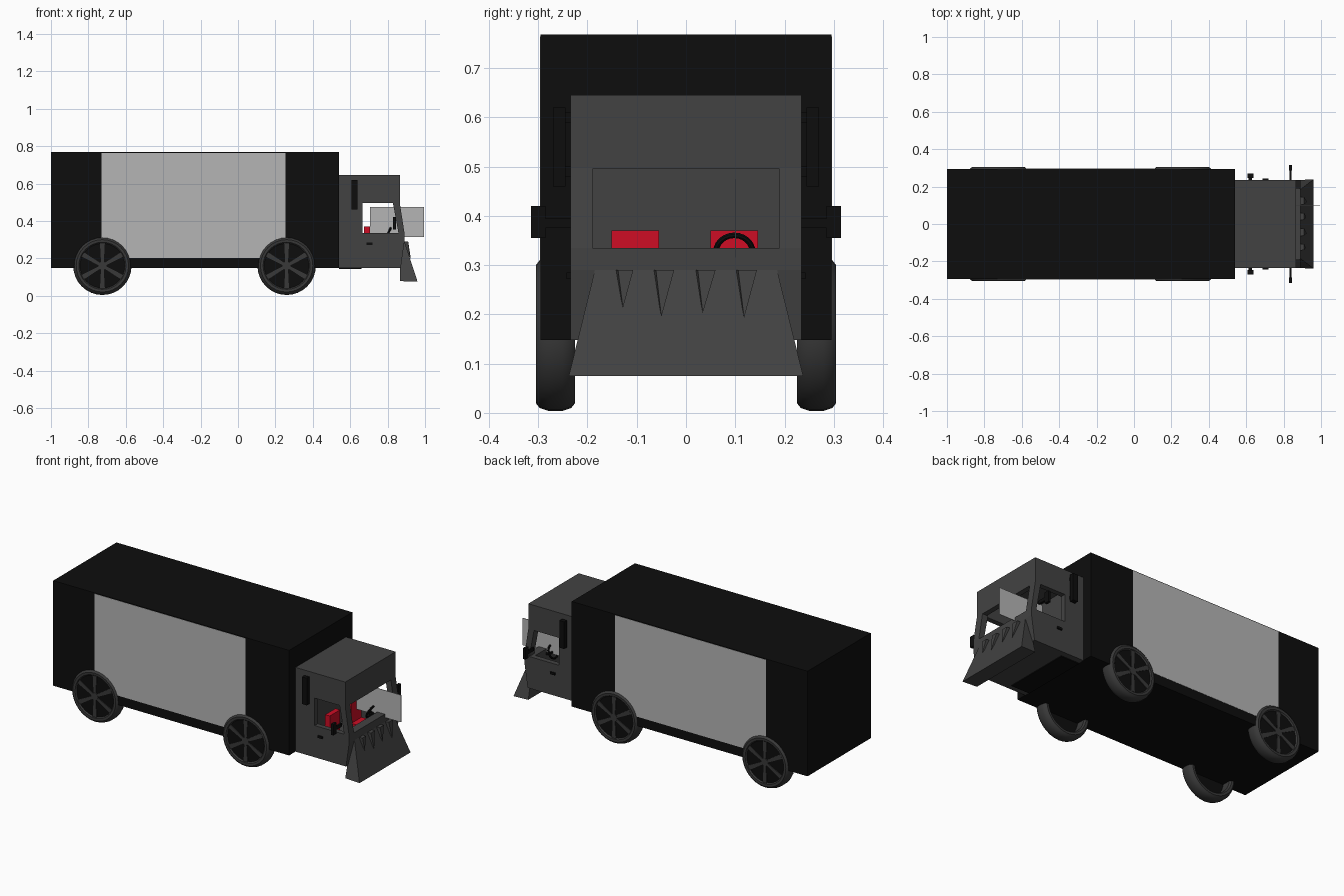
import bpy, bmesh, math
from mathutils import Matrix, Vector

if "Cube" in bpy.data.objects:
    bpy.data.objects.remove(bpy.data.objects["Cube"])

def mat(name, r, g, b):
    m = bpy.data.materials.new(name)
    m.diffuse_color = (r, g, b, 1)
    m.use_nodes = True
    m.node_tree.nodes["Principled BSDF"].inputs["Base Color"].default_value = m.diffuse_color
    return m

BLACK = mat("black", .004, .004, .004)
GREY = mat("cab grey", .055, .055, .055)
TYRE = mat("rubber grey", .04, .04, .04)
LIGHT = mat("light grey", .46, .46, .46)
RED = mat("seat red", .62, .004, .018)

def finish(bm, name, m, smooth=False):
    bmesh.ops.recalc_face_normals(bm, faces=bm.faces[:])
    me = bpy.data.meshes.new(name)
    bm.to_mesh(me)
    bm.free()
    me.materials.append(m)
    ob = bpy.data.objects.new(name, me)
    bpy.context.collection.objects.link(ob)
    if smooth:
        bpy.context.view_layer.objects.active = ob
        ob.select_set(True)
        bpy.ops.object.shade_smooth_by_angle(angle=math.radians(35))
        ob.select_set(False)
    return ob

def prism(name, m, profile, y0, y1):
    """Extrude an (x, z) profile from y0 to y1."""
    bm = bmesh.new()
    f = bm.faces.new([bm.verts.new((x, y0, z)) for x, z in profile])
    ext = bmesh.ops.extrude_face_region(bm, geom=[f])["geom"]
    bmesh.ops.translate(bm, vec=(0, y1 - y0, 0),
                        verts=[v for v in ext if isinstance(v, bmesh.types.BMVert)])
    return finish(bm, name, m)

def box(name, m, x0, x1, y0, y1, z0, z1):
    return prism(name, m, [(x0, z0), (x1, z0), (x1, z1), (x0, z1)], y0, y1)

def hull(name, m, pts):
    bm = bmesh.new()
    bmesh.ops.convex_hull(bm, input=[bm.verts.new(p) for p in pts])
    return finish(bm, name, m)

def lathe(name, m, profile, centre, segs=32, tilt=0):
    """Spin a closed (radius, y) profile about the y axis."""
    bm = bmesh.new()
    vs = [bm.verts.new((r, y, 0)) for r, y in profile]
    es = [bm.edges.new((vs[i], vs[i - 1])) for i in range(len(vs))]
    bmesh.ops.spin(bm, geom=vs + es, cent=(0, 0, 0), axis=(0, 1, 0),
                   angle=2 * math.pi, steps=segs, use_merge=True)
    bmesh.ops.remove_doubles(bm, verts=bm.verts[:], dist=1e-5)
    if tilt:
        bmesh.ops.transform(bm, matrix=Matrix.Rotation(tilt, 4, 'Y') @ Matrix.Rotation(math.pi / 2, 4, 'Z'),
                            verts=bm.verts[:])
    bmesh.ops.translate(bm, vec=centre, verts=bm.verts[:])
    return finish(bm, name, m, True)

# cargo box with light side panels
box("cargo_box", BLACK, -1, .54, -.295, .295, .148, .768)
box("cab_underplate", BLACK, .54, .66, -.2, .2, .143, .149)
for s in (-1, 1):
    box("side_panel", LIGHT, -.73, .255, s * .294, s * .2965, .203, .764)

# wheels: tyre, black hub disc, six spokes
half = [(.118, .03), (.126, .039), (.14, .04), (.15, .032), (.156, .014)]
tyre = half + [(r, -y) for r, y in reversed(half)]
for wx in (-.725, .26):
    for s in (-1, 1):
        c = Vector((wx, s * .265, .16))
        lathe("tyre", TYRE, tyre, c)
        lathe("hub_disc", BLACK, [(0, s * .02), (.122, s * .02), (.122, s * .032), (0, s * .032)], c)
        lathe("hub_cap", TYRE, [(0, s * .03), (.022, s * .03), (.022, s * .037), (0, s * .037)], c, 16)
        for k in range(6):
            a = math.pi / 6 + k * math.pi / 3
            d, n = (math.cos(a), math.sin(a)), (-math.sin(a), math.cos(a))
            quad = [(.01, -.007), (.122, -.013), (.122, .013), (.01, .007)]
            prism("spoke", TYRE, [(wx + u * d[0] + v * n[0], .16 + u * d[1] + v * n[1]) for u, v in quad],
                  s * .295, s * .301)

# cab shell: sides with open windows
for s in (-1, 1):
    a, b = s * .205, s * .235
    box("cab_side_rear", GREY, .54, .665, a, b, .148, .645)
    box("cab_side_top", GREY, .665, .865, a, b, .497, .645)
    prism("door_lower", GREY, [(.665, .148), (.87, .148), (.89, .29), (.89, .335), (.665, .335)], a, b)
    prism("window_pillar", GREY, [(.828, .497), (.865, .497), (.89, .335), (.858, .335)], s * .19, b)
box("cab_roof", GREY, .54, .865, -.205, .205, .615, .645)
box("cab_floor", GREY, .54, .87, -.205, .205, .148, .175)
box("cab_back", GREY, .54, .56, -.205, .205, .175, .615)
box("windscreen_header", GREY, .835, .865, -.205, .205, .495, .615)
prism("cab_nose", GREY, [(.84, .175), (.87, .148), (.89, .29), (.89, .335), (.84, .335)], -.205, .205)

# plough wedge with hanging teeth
hull("plough", GREY, [(x, s * y, z) for s in (-1, 1) for x, y, z in
     [(.87, .185, .29), (.89, .185, .29), (.865, .235, .078), (.96, .238, .075)]])
for y0, y1, yt, zt in [(-.144, -.107, -.128, .213), (-.067, -.024, -.05, .195),
                       (.018, .06, .034, .203), (.1, .144, .118, .193)]:
    hull("plough_tooth", GREY, [(.88, y0, .29), (.88, y1, .29), (.91, y0 + .006, .29), (.91, y1, .29),
                                (.89 + (.29 - zt) * .326 + .003, yt, zt)])

# seats
for y in (-.103, .098):
    box("seat_back", RED, .675, .705, y - .048, y + .048, .21, .37)
    box("seat_cushion", RED, .705, .78, y - .048, y + .048, .21, .25)
    box("seat_base", BLACK, .685, .77, y - .035, y + .035, .175, .21)

# steering wheel, column and side plate
ring = [(.037 + .006 * math.cos(t * math.pi / 4), .006 * math.sin(t * math.pi / 4)) for t in range(8)]
lathe("steering_wheel", BLACK, ring, (.8, .098, .327), 24, math.radians(25))
box("steering_spoke", BLACK, .797, .804, .06, .136, .32, .33)
prism("steering_column", BLACK, [(.8, .32), (.845, .295), (.845, .31), (.8, .333)], .09, .106)
box("reading_plate", LIGHT, .705, .995, .099, .102, .315, .475)

# mirrors, air intakes and door handles
for s in (-1, 1):
    box("mirror", BLACK, .828, .844, s * .285, s * .315, .355, .42)
    box("mirror_arm", BLACK, .831, .841, s * .23, s * .29, .375, .395)
    box("side_intake", BLACK, .606, .638, s * .245, s * .27, .46, .62)
    for z in (.48, .59):
        box("intake_bracket", BLACK, .612, .632, s * .23, s * .25, z, z + .02)
    box("door_handle", BLACK, .688, .718, s * .23, s * .243, .272, .285)
